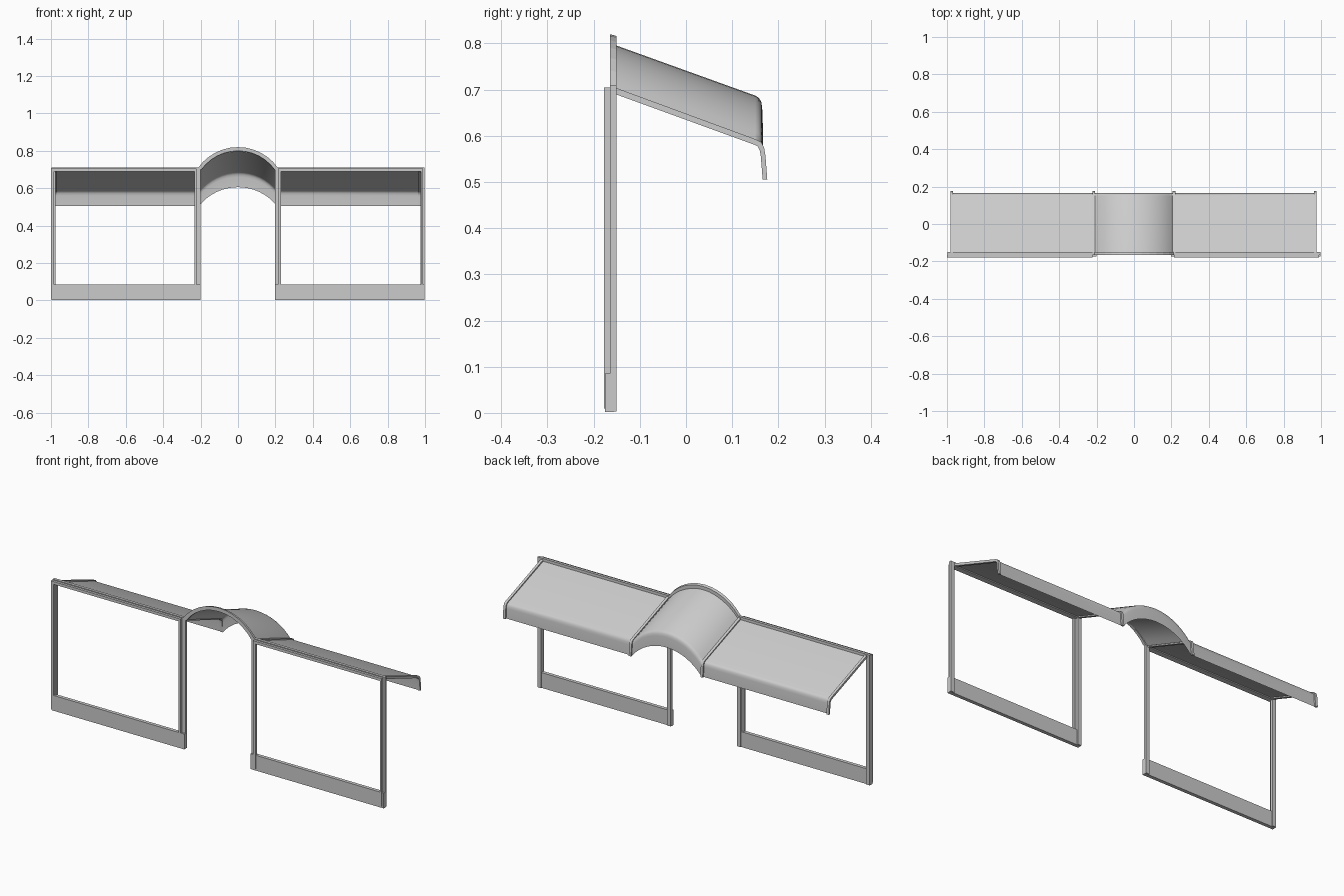
import bpy, bmesh, math

if "Cube" in bpy.data.objects:
    bpy.data.objects.remove(bpy.data.objects["Cube"])

def make(name, bm, smooth=False):
    bmesh.ops.recalc_face_normals(bm, faces=bm.faces)
    me = bpy.data.meshes.new(name)
    bm.to_mesh(me)
    bm.free()
    ob = bpy.data.objects.new(name, me)
    bpy.context.collection.objects.link(ob)
    if smooth:
        bpy.context.view_layer.objects.active = ob
        ob.select_set(True)
        bpy.ops.object.shade_smooth_by_angle(angle=math.radians(35))
        ob.select_set(False)
    return ob

def loft(name, rows, closed=False, caps=False, smooth=False):
    """Skin successive rows of points; closed rows form tubes."""
    bm = bmesh.new()
    vs = [[bm.verts.new(p) for p in r] for r in rows]
    n = len(rows[0])
    for a, b in zip(vs, vs[1:]):
        for i in range(n if closed else n - 1):
            j = (i + 1) % n
            bm.faces.new((a[i], a[j], b[j], b[i]))
    if caps:
        bm.faces.new(vs[0])
        bm.faces.new(vs[-1])
    return make(name, bm, smooth)

def box(name, x0, x1, y0, y1, z0, z1):
    ring = [(x0, y0), (x1, y0), (x1, y1), (x0, y1)]
    return loft(name, [[(x, y, z) for x, y in ring] for z in (z0, z1)], True, True)

def arc(half, rise, n):
    """Points of a shallow arch from -half to +half, as (x, height)."""
    r = (half**2 + rise**2) / (2 * rise)
    a = math.asin(half / r)
    return [(r * math.sin(-a + 2 * a * i / n),
             r * math.cos(-a + 2 * a * i / n) - r + rise) for i in range(n + 1)]

YF, YM, YB = -0.178, -0.165, -0.150
TOP = 0.71

# Window frames: main posts and head bars, thin front trim, low panel
for side, a, b in (("left", -0.998, -0.2), ("right", 0.197, 0.998)):
    inner = b if side == "left" else a
    box(side + "_post_a", a, a + 0.021, YM, YB, 0.003, TOP)
    box(side + "_post_b", b - 0.021, b, YM, YB, 0.003, TOP)
    box(side + "_head_bar", a + 0.021, b - 0.021, YM, YB, 0.69, TOP)
    c, d = (-1.0, -0.222) if side == "left" else (0.215, 0.988)
    box(side + "_trim_a", c, c + 0.015, YF, YM, 0.01, 0.705)
    box(side + "_trim_b", d - 0.01, d, YF, YM, 0.01, 0.705)
    box(side + "_trim_head", c + 0.015, d - 0.01, YF, YM, 0.69, 0.705)
    box(side + "_low_panel", a, b, YF + 0.003, YB - 0.006, 0.002, 0.085)

# Arched band joining both frames
outer, inn = arc(0.213, 0.11, 12), arc(0.197, 0.102, 12)
loft("arch_band", [[(x, YM, TOP + z), (x, YB, TOP + z - 0.004),
                    (u, YB, 0.696 + w), (u, YM, 0.698 + w)]
                   for (x, z), (u, w) in zip(outer, inn)], True, True)

# Awning section in y,z: slope, rounded edge, hanging valance
section = [(-0.155, 0.697), (0.150, 0.587), (0.158, 0.582), (0.163, 0.573),
           (0.165, 0.560), (0.167, 0.506)]
path = [(-0.972, 0)] + arc(0.208, 0.10, 16) + [(0.972, 0)]
loft("awning", [[(x, y, z + h) for y, z in section] for x, h in path], smooth=True)

# Raised ribs along the awning edges
up = [(-0.155, 0.705), (0.152, 0.592), (0.163, 0.586), (0.169, 0.575),
      (0.172, 0.557), (0.176, 0.505)]
low = [(-0.155, 0.691), (0.147, 0.581), (0.155, 0.577), (0.160, 0.568),
       (0.162, 0.555), (0.166, 0.505)]
for i, x in enumerate((-0.974, -0.216, 0.214, 0.970)):
    w = 0.007
    loft("awning_rib_%d" % (i + 1),
         [[(x - w, *p), (x + w, *p), (x + w, *q), (x - w, *q)]
          for p, q in zip(up, low)], True, True)
